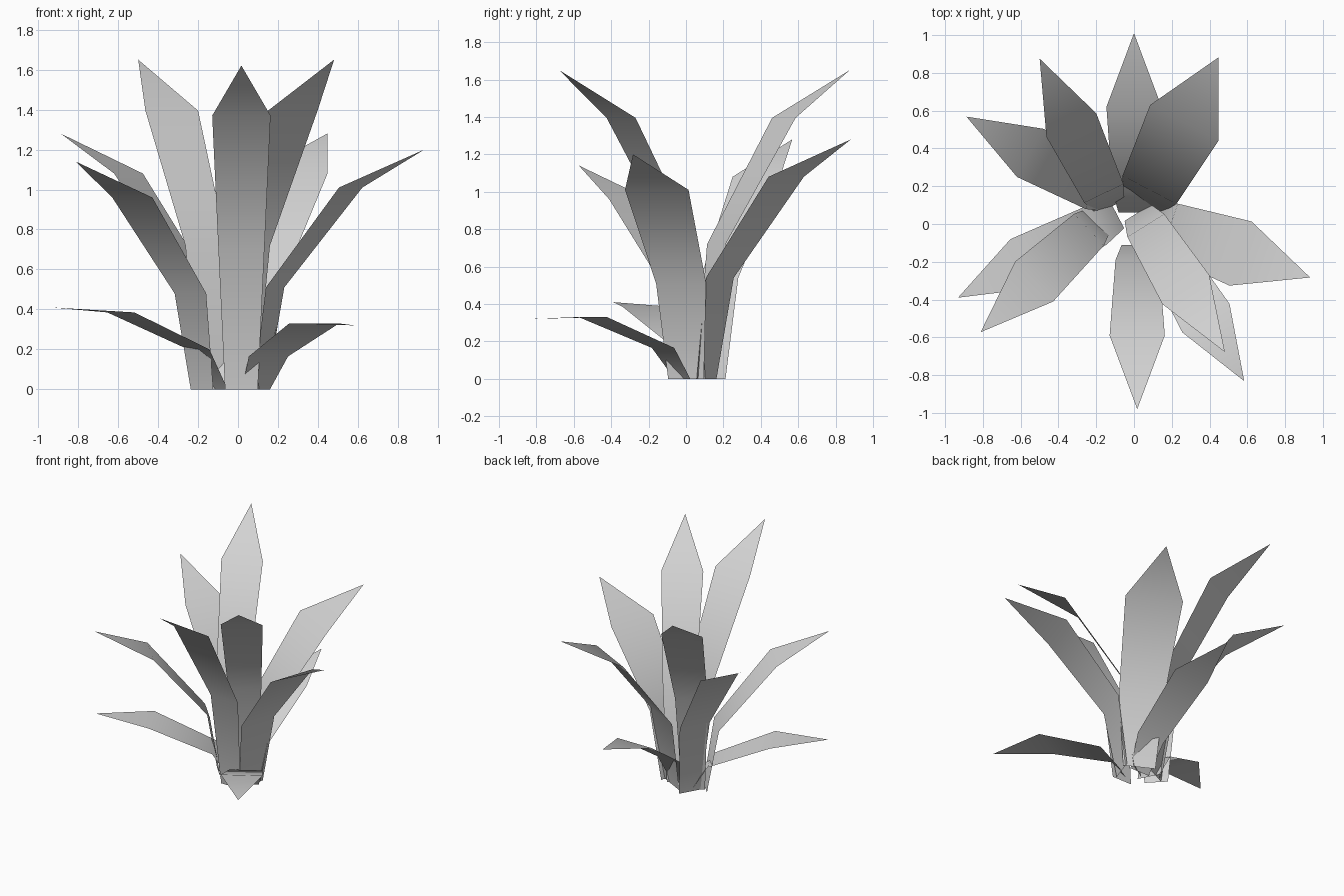
import bpy
import bmesh
from math import radians
from mathutils import Matrix, Vector

# Remove the default cube if it is there
default_cube = bpy.data.objects.get("Cube")
if default_cube:
    bpy.data.objects.remove(default_cube, do_unlink=True)

# Single plain colour
leaf_grey = bpy.data.materials.new("leaf_grey")
leaf_grey.use_nodes = True
colour = (0.65, 0.65, 0.65, 1)
leaf_grey.diffuse_color = colour
leaf_grey.node_tree.nodes["Principled BSDF"].inputs["Base Color"].default_value = colour

# Outward reach of the root, bend, shoulder and tip of a blade
UPRIGHT_REACH = (0, 0.08, 0.48, 0.87)
DROOPING_REACH = (0, 0.12, 0.56, 0.95)
# Half widths at the root, bend and shoulder; the tip is a point
HALF_WIDTHS = (0.082, 0.115, 0.146)


def add_leaf(name, angle, root, reach, heights, width=1.0):
    """Bent flat blade that widens to a shoulder and ends in a point."""
    place = Matrix.Translation(Vector((*root, 0))) @ Matrix.Rotation(radians(angle), 4, "Z")
    bm = bmesh.new()
    pairs = []
    for out, up, half in zip(reach, (0, *heights), HALF_WIDTHS):
        pairs.append([bm.verts.new(place @ Vector((out, side * half * width, up)))
                      for side in (-1, 1)])
    tip = bm.verts.new(place @ Vector((reach[-1], 0, heights[-1])))
    for (right, left), (next_right, next_left) in zip(pairs, pairs[1:]):
        bm.faces.new((right, next_right, next_left, left))
    bm.faces.new((pairs[-1][0], tip, pairs[-1][1]))
    for face in bm.faces:
        face.smooth = True
    mesh = bpy.data.meshes.new(name)
    bm.to_mesh(mesh)
    bm.free()
    mesh.materials.append(leaf_grey)
    leaf = bpy.data.objects.new(name, mesh)
    bpy.context.collection.objects.link(leaf)


# Tall inner leaves
TALL = (0.72, 1.395, 1.65)
add_leaf("tall_leaf_front", -90, (0.017, -0.11), UPRIGHT_REACH, (0.70, 1.37, 1.62))
add_leaf("tall_leaf_front_left", -58, (0.02, 0.06), UPRIGHT_REACH, TALL)
add_leaf("tall_leaf_back_right", 115.5, (-0.125, 0.09), UPRIGHT_REACH, TALL)

# Medium leaves
MEDIUM = (0.54, 1.08, 1.28)
add_leaf("medium_leaf_back_left", 62.5, (0.045, 0.11), UPRIGHT_REACH, MEDIUM, 1.4)
add_leaf("medium_leaf_back_right", 150.5, (-0.13, 0.14), UPRIGHT_REACH, MEDIUM)
add_leaf("medium_leaf_front_right", 223.4, (-0.18, 0.025), UPRIGHT_REACH, (0.48, 0.96, 1.14))
add_leaf("medium_leaf_left", -19, (0.11, 0), UPRIGHT_REACH, (0.51, 1.01, 1.2), 1.23)

# Low drooping leaves
add_leaf("low_leaf_back", 90, (0, 0.06), DROOPING_REACH, (0.22, 0.52, 0.62))
add_leaf("low_leaf_right", 207.6, (-0.09, 0.05), DROOPING_REACH, (0.2, 0.385, 0.41))
add_leaf("low_leaf_front_left", -58.7, (0.09, -0.02), DROOPING_REACH, (0.165, 0.33, 0.32))
